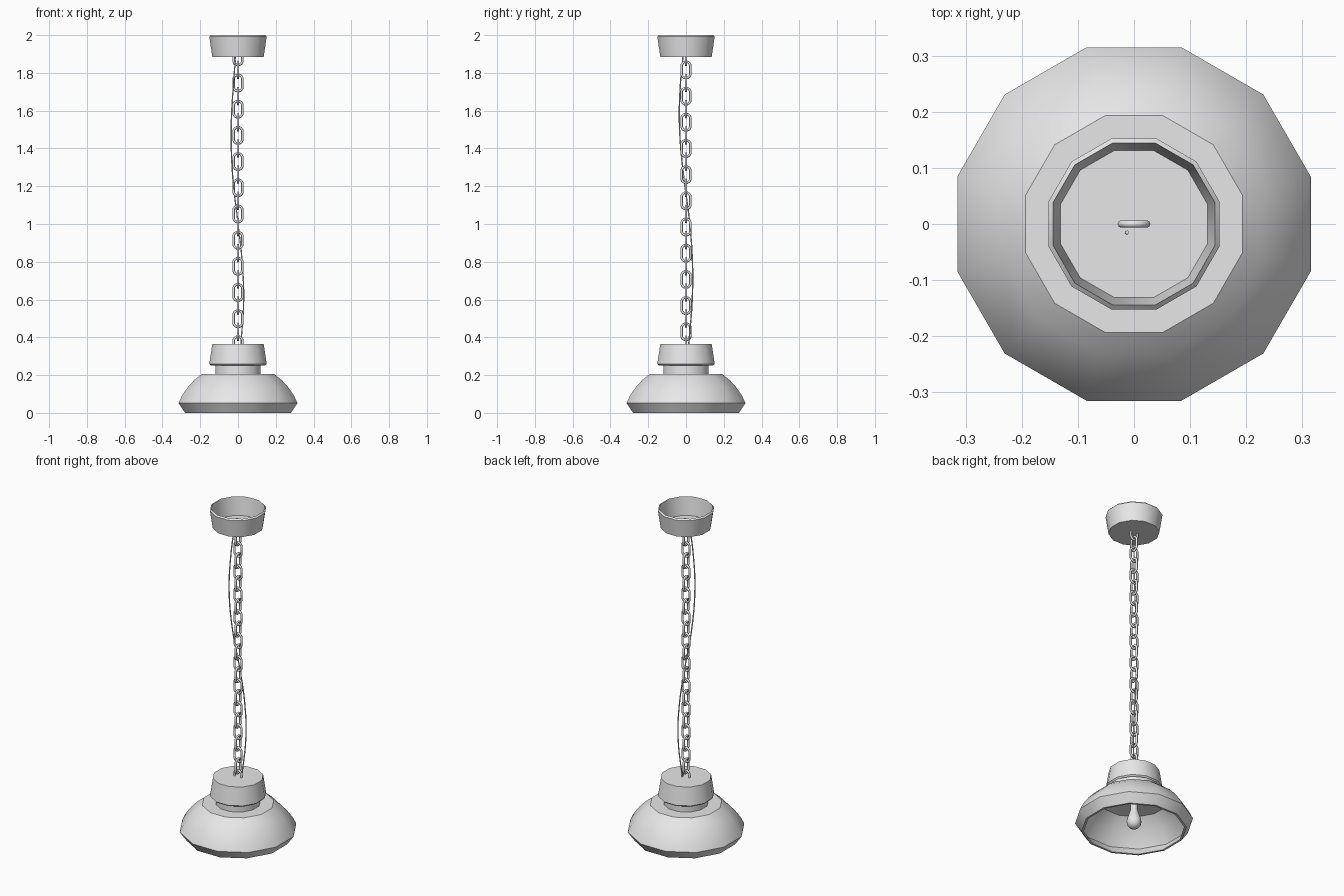
import bpy, bmesh, math
from math import sin, cos, pi, radians

cube = bpy.data.objects.get("Cube")
if cube:
    bpy.data.objects.remove(cube, do_unlink=True)

GREY = (0.8, 0.8, 0.8, 1)
grey = bpy.data.materials.new("plain_grey")
grey.use_nodes = True
grey.diffuse_color = GREY
grey.node_tree.nodes["Principled BSDF"].inputs["Base Color"].default_value = GREY


def finish(obj, angle=35):
    obj.data.materials.clear()
    obj.data.materials.append(grey)
    bpy.ops.object.select_all(action='DESELECT')
    obj.select_set(True)
    bpy.context.view_layer.objects.active = obj
    bpy.ops.object.shade_smooth_by_angle(angle=radians(angle))


def lathe(name, profile, sides=12):
    """Turn (half width, height) pairs about z; first and last rings are capped."""
    bm = bmesh.new()
    rings = []
    for half, z in profile:
        r = half / cos(pi / sides)
        turn = [(i + 0.5) * 2 * pi / sides for i in range(sides)]
        rings.append([bm.verts.new((r * cos(a), r * sin(a), z)) for a in turn])
    for low, high in zip(rings, rings[1:]):
        for i in range(sides):
            j = (i + 1) % sides
            bm.faces.new((low[i], low[j], high[j], high[i]))
    bm.faces.new(rings[0])
    bm.faces.new(rings[-1])
    bmesh.ops.recalc_face_normals(bm, faces=bm.faces)
    mesh = bpy.data.meshes.new(name)
    bm.to_mesh(mesh)
    bm.free()
    obj = bpy.data.objects.new(name, mesh)
    bpy.context.collection.objects.link(obj)
    finish(obj)
    return obj


# Ceiling cup, open at the top, and the same cup turned over above the shade
cup = [(0.131, 1.89), (0.144, 2.0), (0.152, 1.992), (0.136, 1.885)]
lathe("ceiling_cup", cup)
lathe("shade_cup", [(r, 2.25 - z) for r, z in cup])

# Neck between cup and shade
lathe("neck", [(0.12, 0.2), (0.12, 0.355)])

# Hollow shade, from the inner ceiling round the rim to the outer top
lathe("shade", [(0.125, 0.196), (0.188, 0.19), (0.255, 0.13), (0.301, 0.052),
                (0.268, 0.0), (0.28, 0.0), (0.315, 0.052), (0.297, 0.09),
                (0.265, 0.137), (0.232, 0.173), (0.193, 0.205)])

# Light bulb
lathe("bulb", [(0.02, 0.2), (0.02, 0.12), (0.031, 0.085), (0.039, 0.06),
               (0.04, 0.045), (0.036, 0.026), (0.022, 0.01), (0.006, 0.005)], 16)

# Chain of stretched rings, every other one a quarter turn round
LINKS, TOP, BOTTOM = 23, 1.885, 0.36
for k in range(LINKS):
    bpy.ops.mesh.primitive_torus_add(major_segments=12, minor_segments=8,
                                     major_radius=0.0238, minor_radius=0.0065)
    link = bpy.context.object
    link.name = f"chain_link_{k + 1}"
    half = pi / 12
    for v in link.data.vertices:
        x = v.co.x * cos(half) - v.co.y * sin(half)
        z = v.co.x * sin(half) + v.co.y * cos(half)
        v.co = (x, -v.co.z, z + math.copysign(0.02, z))
    link.location.z = TOP + (BOTTOM - TOP) * k / (LINKS - 1)
    link.rotation_euler.z = pi / 2 * (k % 2)
    finish(link, 60)

# Slack power cable winding along the chain
path = [(-0.012, -0.015, 1.895), (-0.026, -0.031, 1.72), (-0.036, -0.034, 1.5),
        (-0.028, -0.012, 1.25), (-0.002, 0.018, 1.02), (0.022, 0.034, 0.8),
        (0.03, 0.033, 0.6), (0.015, 0.014, 0.36)]
curve = bpy.data.curves.new("power_cable", 'CURVE')
curve.dimensions = '3D'
curve.bevel_depth = 0.0035
curve.bevel_resolution = 1
curve.resolution_u = 5
curve.use_fill_caps = True
spline = curve.splines.new('BEZIER')
spline.bezier_points.add(len(path) - 1)
for point, co in zip(spline.bezier_points, path):
    point.co = co
    point.handle_left_type = point.handle_right_type = 'AUTO'
cable = bpy.data.objects.new("power_cable", curve)
bpy.context.collection.objects.link(cable)
bpy.ops.object.select_all(action='DESELECT')
cable.select_set(True)
bpy.context.view_layer.objects.active = cable
bpy.ops.object.convert(target='MESH')
finish(bpy.context.object, 60)
